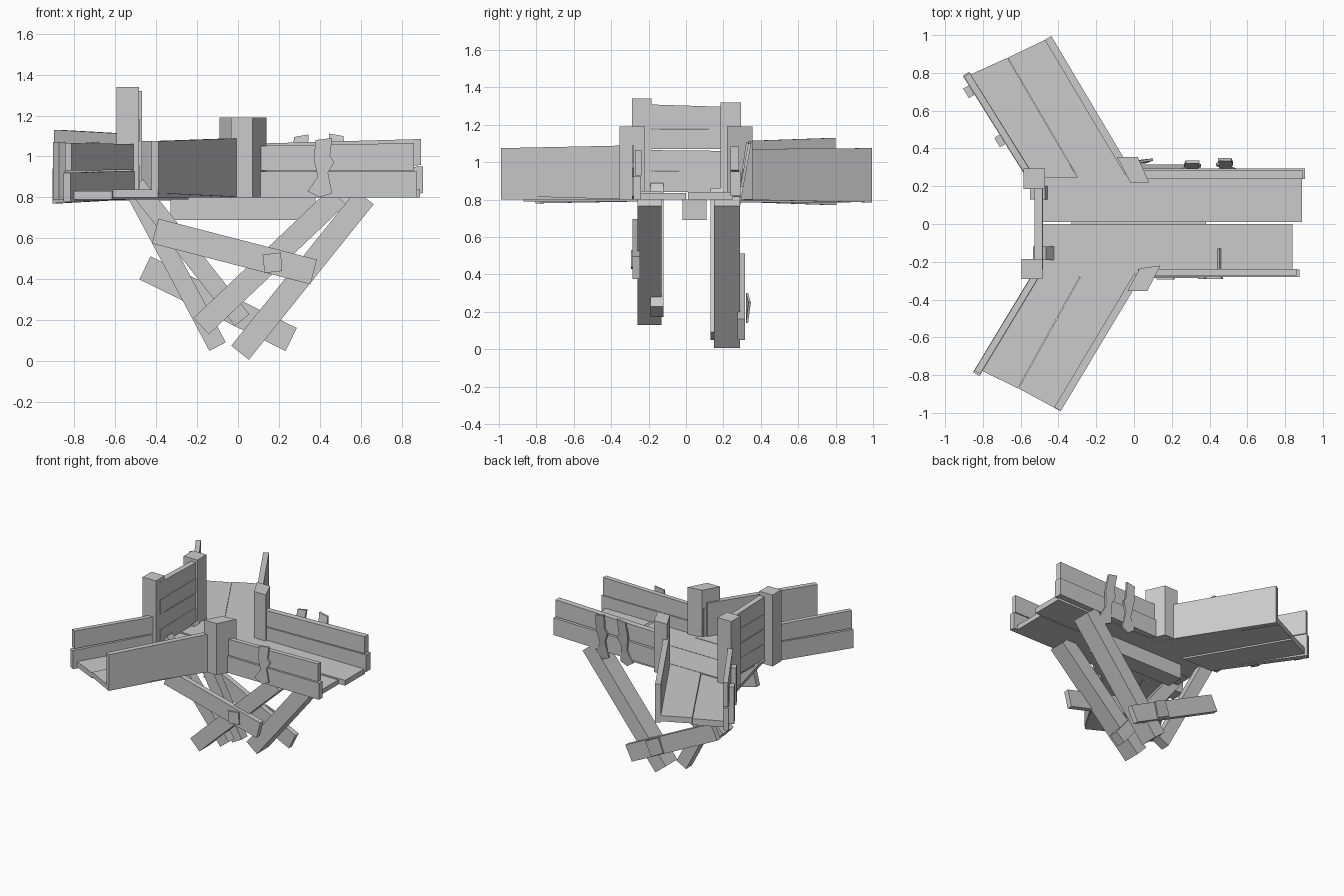
import bpy, bmesh
from mathutils import Vector

if "Cube" in bpy.data.objects:
    bpy.data.objects.remove(bpy.data.objects["Cube"])


def solid(name, pts, off):
    """Extrude a planar outline by an offset vector into a closed solid."""
    bm = bmesh.new()
    off = Vector(off)
    a = [bm.verts.new(Vector(p)) for p in pts]
    b = [bm.verts.new(Vector(p) + off) for p in pts]
    n = len(a)
    bm.faces.new(a)
    bm.faces.new(b[::-1])
    for i in range(n):
        bm.faces.new((a[i], b[i], b[(i + 1) % n], a[(i + 1) % n]))
    bmesh.ops.recalc_face_normals(bm, faces=bm.faces)
    me = bpy.data.meshes.new(name)
    bm.to_mesh(me)
    bm.free()
    ob = bpy.data.objects.new(name, me)
    bpy.context.collection.objects.link(ob)
    return ob


def slab(name, outline, z0, z1):
    """Plan outline raised from z0 to z1."""
    return solid(name, [(x, y, z0) for x, y in outline], (0, 0, z1 - z0))


def wall(name, p0, p1, t, start, end):
    """Upright board between plan points; start/end are (bottom, top)."""
    p0, p1 = Vector((*p0, 0)), Vector((*p1, 0))
    d = (p1 - p0).normalized()
    side = Vector((-d.y, d.x, 0)) * t
    up = lambda p, z: p - side / 2 + Vector((0, 0, z))
    return solid(name, [up(p0, start[0]), up(p1, end[0]), up(p1, end[1]), up(p0, start[1])], side)


def beam(name, a, b, w, y0, y1):
    """Beam in the xz plane, square ended, spanning y0..y1."""
    a, b = Vector((a[0], 0, a[1])), Vector((b[0], 0, b[1]))
    d = (b - a).normalized()
    s = Vector((-d.z, 0, d.x)) * w / 2
    yy = Vector((0, y0, 0))
    return solid(name, [a + s + yy, b + s + yy, b - s + yy, a - s + yy], (0, y1 - y0, 0))


# Floor planks of the three channels
slab("floor_right_back", [(-.49, .01), (.89, .01), (.89, .25), (-.49, .25)], .80, .84)
slab("floor_right_front", [(-.49, -.28), (.84, -.28), (.84, 0), (-.49, 0)], .80, .835)
slab("floor_back_outer", [(-.44, .99), (-.668, .88), (-.27, .2), (.02, .2)], .795, .838)
slab("floor_back_inner", [(-.67, .88), (-.89, .78), (-.53, .2), (-.273, .2)], .785, .832)
slab("floor_front_outer", [(-.39, -.99), (-.612, -.87), (-.24, -.2), (.06, -.2)], .80, .838)
slab("floor_front_inner", [(-.615, -.87), (-.82, -.77), (-.5, -.2), (-.243, -.2)], .79, .832)

# Side boards
wall("right_back_lower_board", (0, .265), (.905, .265), .055, (.80, .935), (.82, .95))
wall("right_back_upper_board", (0, .26), (.895, .26), .045, (.94, 1.06), (.957, 1.085))
wall("right_front_lower_board", (.02, -.26), (.875, -.26), .04, (.80, .925), (.80, .925))
wall("right_front_upper_board", (.02, -.256), (.86, -.256), .035, (.93, 1.05), (.93, 1.065))
wall("back_outer_board", (-.03, .27), (-.455, .985), .04, (.80, 1.07), (.785, 1.075))
wall("back_inner_lower_board", (-.53, .22), (-.89, .795), .04, (.79, .94), (.77, .94))
wall("back_inner_upper_board", (-.53, .22), (-.885, .79), .035, (.945, 1.11), (.945, 1.13))
wall("front_outer_board", (.02, -.27), (-.405, -.98), .04, (.80, 1.09), (.82, 1.075))
wall("front_inner_lower_board", (-.50, -.24), (-.835, -.795), .04, (.79, .93), (.78, .92))
wall("front_inner_upper_board", (-.50, -.24), (-.83, -.785), .035, (.935, 1.06), (.93, 1.065))

# Corner posts
slab("back_post", [(-.09, .355), (.02, .355), (.08, .22), (-.02, .22)], .80, 1.19)
slab("front_post", [(-.035, -.355), (.07, -.355), (.14, -.22), (.03, -.235)], .80, 1.19)
slab("end_post_back", [(-.585, .185), (-.47, .185), (-.47, .295), (-.585, .295)], .80, 1.32)
slab("end_post_front", [(-.595, -.29), (-.485, -.29), (-.485, -.185), (-.595, -.185)], .80, 1.34)

# End boards between the tall posts
tops = [(.84, .95, .96), (.955, 1.065, 1.06), (1.07, 1.175, 1.18), (1.18, 1.31, 1.295)]
for i, (b, t0, t1) in enumerate(tops):
    wall(f"end_board_{i + 1}", (-.505, -.24), (-.505, .24), .045 - .003 * (i % 2), (b, t0), (b, t1))

# Beam under the floor and crossed legs
beam("under_beam", (-.33, .745), (.38, .745), .11, -.02, .11)
beam("front_leg_right", (-.18, .17), (.49, .805), .11, -.26, -.13)
beam("front_leg_left", (.02, .2), (-.50, .86), .09, -.19, -.12)
beam("back_leg_right", (.01, .04), (.62, .80), .11, .15, .29)
beam("back_leg_left", (-.10, .07), (-.51, .84), .09, .13, .2)

# Diagonal braces
beam("front_brace", (-.405, .635), (.37, .435), .125, -.285, -.245)
beam("back_brace", (-.455, .455), (.26, .105), .125, .275, .315)

# Ragged cloth wraps
rag = [(-.04, .14), (.04, .15), (.03, .06), (.05, .03), (.02, -.02),
       (.04, -.12), (-.02, -.14), (-.08, -.11), (-.03, -.04), (-.05, .05)]


def patch(name, x, y, z, sx, sz, lean, depth):
    solid(name, [(x + u * sx, y + lean * v * sz, z + v * sz) for u, v in rag], (0, depth, 0))


patch("front_wrap", .42, -.29, .94, 1, 1, 0, .012)
patch("back_wrap_1", .31, .295, .92, .9, 1.25, .14, .016)
patch("back_wrap_2", .48, .30, .92, -.9, 1.28, .18, .016)
solid("front_brace_wrap", [(.12, -.295, .52), (.21, -.295, .53), (.215, -.295, .44), (.13, -.295, .43)], (0, .015, 0))
solid("back_brace_wrap", [(.0, .32, .30), (.10, .335, .25), (.06, .32, .14), (-.04, .32, .19)], (0, .012, 0))

# Small battens on the outside of the back channel
for i, (x, y) in enumerate([(-.88, .70), (-.715, .44)]):
    wall(f"batten_{i + 1}", (x + .02, y - .025), (x - .01, y + .025), .035, (.79, 1.07), (.79, 1.07))
